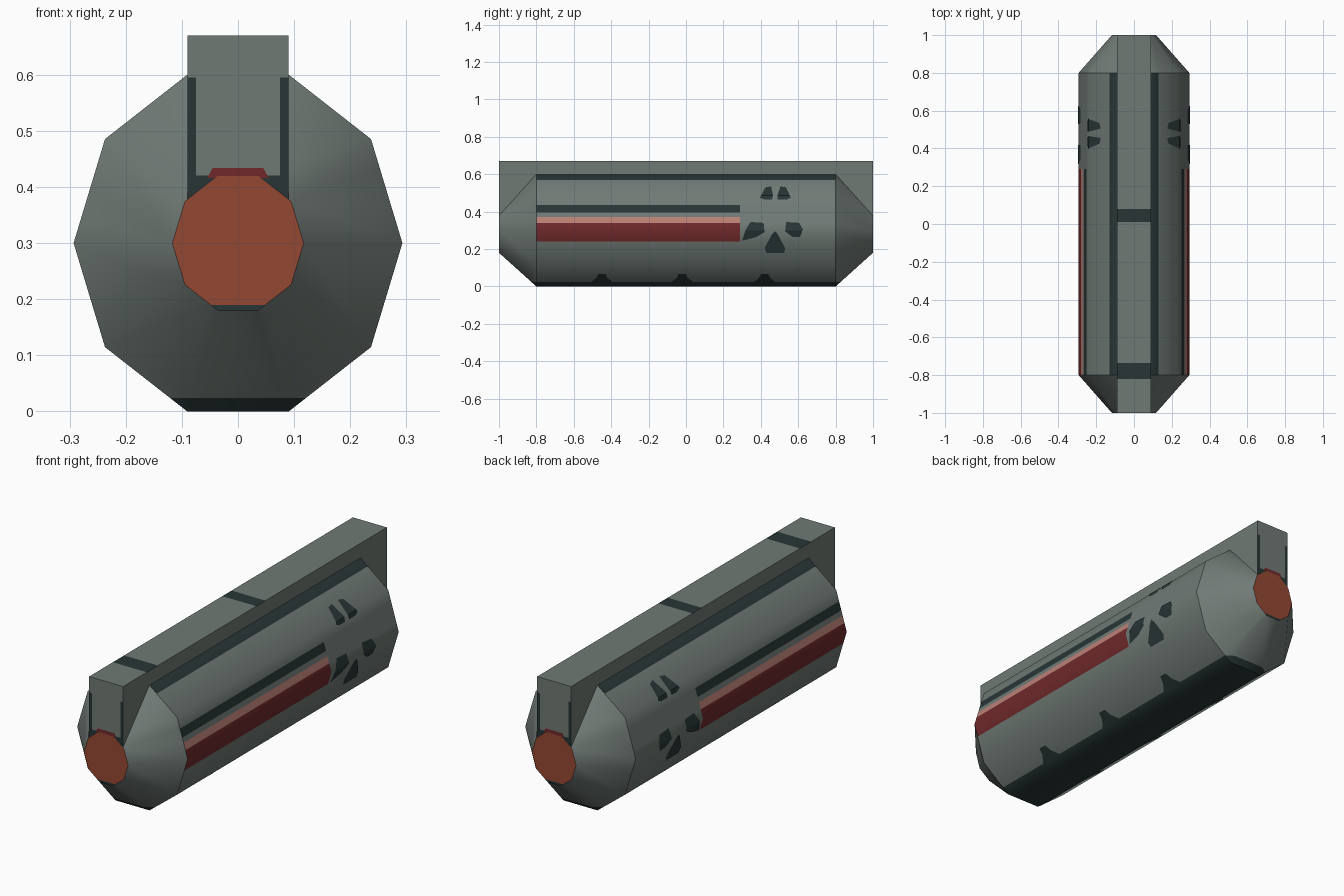
import bpy, bmesh, math
from mathutils import Vector

if "Cube" in bpy.data.objects:
    bpy.data.objects.remove(bpy.data.objects["Cube"])

def mat(name, c):
    m = bpy.data.materials.new(name)
    m.diffuse_color = (*c, 1)
    m.use_nodes = True
    m.node_tree.nodes["Principled BSDF"].inputs["Base Color"].default_value = m.diffuse_color
    return m

GREY = mat("grey_green", (0.162, 0.195, 0.178))
DARK = mat("dark_grey", (0.021, 0.036, 0.036))
RUST = mat("rust_orange", (0.30, 0.065, 0.032))
RED = mat("dark_red", (0.16, 0.022, 0.024))
PINK = mat("pale_pink", (0.50, 0.22, 0.18))
MATS = [GREY, DARK, RUST, RED, PINK]

def finish(bm, name, mats, smooth=False):
    me = bpy.data.meshes.new(name)
    bm.to_mesh(me)
    bm.free()
    for m in mats:
        me.materials.append(m)
    ob = bpy.data.objects.new(name, me)
    bpy.context.collection.objects.link(ob)
    if smooth:
        bpy.ops.object.select_all(action='DESELECT')
        bpy.context.view_layer.objects.active = ob
        ob.select_set(True)
        bpy.ops.object.shade_smooth_by_angle(angle=math.radians(39))
    return ob

def cut(bm, co, no, test=lambda f: True):
    fs = [f for f in bm.faces if test(f)]
    geom = fs + list({e for f in fs for e in f.edges}) + list({v for f in fs for v in f.verts})
    bmesh.ops.bisect_plane(bm, geom=geom, dist=1e-5, plane_co=co, plane_no=no)

# Ten-sided body with tapered ends
N, CZ = 10, 0.3
def ring(bm, y, rx, rz):
    return [bm.verts.new((rx * math.cos(math.tau * i / N), y,
                          CZ + rz * math.sin(math.tau * i / N))) for i in range(N)]

bm = bmesh.new()
rings = [ring(bm, y, rx, rz) for y, rx, rz in
         ((-1, .117, .126), (-.8, .293, .3154), (.8, .293, .3154), (1, .117, .126))]
for a, b in zip(rings, rings[1:]):
    for i in range(N):
        j = (i + 1) % N
        bm.faces.new((a[i], a[j], b[j], b[i]))
bm.faces.new(rings[0])
bm.faces.new(rings[-1])
bmesh.ops.recalc_face_normals(bm, faces=bm.faces)

# Cut the stripe edges into the straight sides, then colour by height
tube = lambda f: abs(f.normal.y) < .1
for z in (.24, .34, .372, .395, .435, .57):
    cut(bm, (0, 0, z), (0, 0, 1), tube)
cut(bm, (0, 0, .024), (0, 0, 1), lambda f: abs(f.normal.y) < .9)
cut(bm, (0, 0, .19), (0, 0, 1), lambda f: abs(f.normal.y) > .9)
cut(bm, (0, .29, 0), (0, 1, 0), lambda f: tube(f) and .24 < f.calc_center_median().z < .435)
for f in bm.faces:
    c = f.calc_center_median()
    if abs(f.normal.y) > .9:
        f.material_index = 2 if c.z > .19 else 1
    elif c.z < .024:
        f.material_index = 1
    elif tube(f):
        if c.z > .57:
            f.material_index = 1
        elif c.y < .29:
            for lo, hi, k in ((.24, .34, 3), (.34, .372, 4), (.395, .435, 1)):
                if lo < c.z < hi:
                    f.material_index = k
finish(bm, "body", MATS, True)

# Top rail, with two dark bands across its upper face
bm = bmesh.new()
bmesh.ops.create_cube(bm, size=1)
for v in bm.verts:
    v.co = Vector((v.co.x * .18, v.co.y * 1.999, .36 if v.co.z < 0 else .67))
for y in (-.82, -.735, .01, .08):
    cut(bm, (0, y, 0), (0, 1, 0), lambda f: f.normal.z > .9)
# Dark edge strips on the rail ends
for x in (-.075, .075):
    cut(bm, (x, 0, 0), (1, 0, 0), lambda f: abs(f.normal.y) > .9)
cut(bm, (0, 0, .595), (0, 0, 1), lambda f: abs(f.normal.y) > .9)
cut(bm, (0, 0, .42), (0, 0, 1), lambda f: abs(f.normal.y) > .9)
for f in bm.faces:
    c = f.calc_center_median()
    if f.normal.z > .9 and (-.82 < c.y < -.735 or .01 < c.y < .08):
        f.material_index = 1
    if abs(f.normal.y) > .9 and c.z < .595 and (abs(c.x) > .075 or c.z < .42):
        f.material_index = 1
finish(bm, "top_rail", [GREY, DARK])

# Small red strip above each end cap
for s, tag in ((-1, "front"), (1, "back")):
    bm = bmesh.new()
    pts = [(-.055, .416), (.055, .416), (.045, .434), (-.045, .434)]
    f = bm.faces.new([bm.verts.new((x, s, z)) for x, z in pts])
    f.normal_update()
    if f.normal.y * s < 0:
        f.normal_flip()
    finish(bm, tag + "_cap_strip", [RED])

# Dark painted marks wrapped on the body sides
SIDE = [(0, .0905), (.1146, .237), (.3, .293), (.4854, .237), (.6, .0905)]
def side_x(z):
    for (z0, x0), (z1, x1) in zip(SIDE, SIDE[1:]):
        if z <= z1:
            return x0 + (x1 - x0) * (z - z0) / (z1 - z0)
    return SIDE[-1][1]

MARKS = [
    [(.395, .475), (.42, .465), (.46, .465), (.465, .49), (.455, .535), (.425, .53)],
    [(.49, .49), (.49, .465), (.54, .465), (.56, .475), (.535, .53), (.505, .535)],
    [(.30, .245), (.37, .262), (.42, .29), (.415, .34), (.345, .345), (.32, .305)],
    [(.43, .18), (.525, .18), (.53, .205), (.49, .28), (.475, .295), (.46, .28), (.42, .205)],
    [(.53, .295), (.57, .265), (.61, .265), (.625, .305), (.605, .34), (.535, .345)],
]
# Bumps along the dark keel line
MARKS += [[(y - .06, .022), (y + .06, .022), (y + .03, .045), (y + .02, .066),
           (y - .02, .066), (y - .03, .045)] for y in (-.45, -.02, .42)]

for s, tag in ((1, "right"), (-1, "left")):
    bm = bmesh.new()
    for pts in MARKS:
        bm.faces.new([bm.verts.new((0, y, z)) for y, z in pts])
    for z, _ in SIDE[1:4]:
        cut(bm, (0, 0, z), (0, 0, 1))
    for v in bm.verts:
        v.co.x = s * (side_x(v.co.z) + .003)
    bm.normal_update()
    for f in bm.faces:
        if f.normal.x * s < 0:
            f.normal_flip()
    finish(bm, tag + "_side_marks", [DARK])
